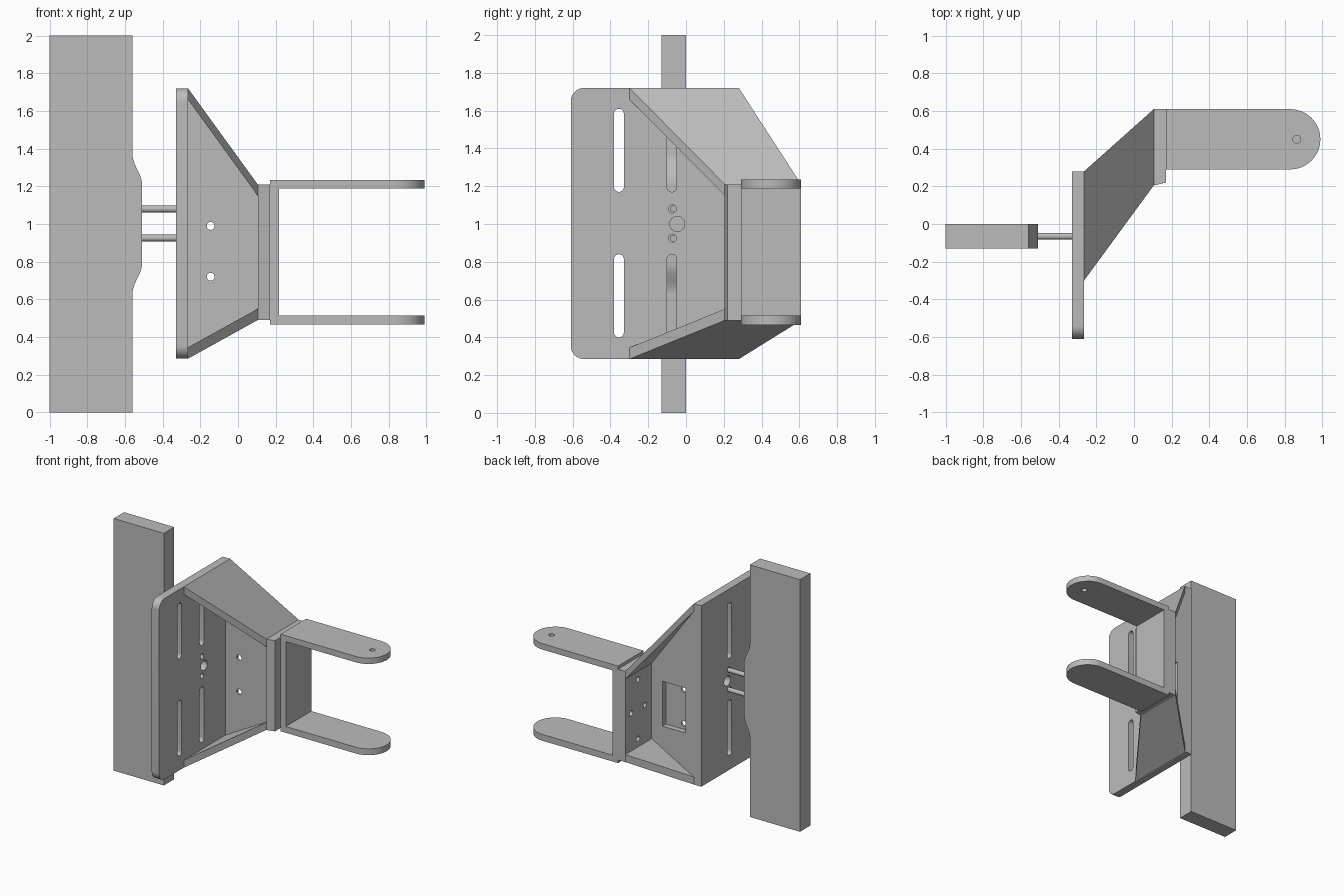
import bpy, bmesh
from math import pi, cos, sin
from mathutils import Vector

if "Cube" in bpy.data.objects:
    bpy.data.objects.remove(bpy.data.objects["Cube"], do_unlink=True)

GREY = (0.5, 0.5, 0.5, 1)
grey = bpy.data.materials.new("plain_grey")
grey.use_nodes = True
grey.diffuse_color = GREY
grey.node_tree.nodes["Principled BSDF"].inputs["Base Color"].default_value = GREY

PLACE = {
    "x": lambda u, v, d: Vector((d, u, v)),
    "y": lambda u, v, d: Vector((u, d, v)),
    "z": lambda u, v, d: Vector((u, v, d)),
}


def prism(name, outline, axis, lo, hi, lift=None):
    """Extrude a 2D outline along an axis; lift(x) optionally shears it in z."""
    bm = bmesh.new()
    place = PLACE[axis]
    low, high = [[bm.verts.new(place(u, v, d)) for u, v in outline] for d in (lo, hi)]
    bm.faces.new(low)
    bm.faces.new(high)
    for i in range(len(outline)):
        j = (i + 1) % len(outline)
        bm.faces.new((low[i], low[j], high[j], high[i]))
    if lift:
        for v in bm.verts:
            v.co.z += lift(v.co.x)
    bmesh.ops.recalc_face_normals(bm, faces=bm.faces)
    mesh = bpy.data.meshes.new(name)
    bm.to_mesh(mesh)
    bm.free()
    mesh.materials.append(grey)
    ob = bpy.data.objects.new(name, mesh)
    bpy.context.collection.objects.link(ob)
    return ob


def arc(cu, cv, r, start, end, n=12):
    return [(cu + r * cos(start + (end - start) * i / n),
             cv + r * sin(start + (end - start) * i / n)) for i in range(n + 1)]


def circle(cu, cv, r):
    return arc(cu, cv, r, 0, 2 * pi, 24)[:-1]


def rect(u0, u1, v0, v1):
    return [(u0, v0), (u1, v0), (u1, v1), (u0, v1)]


def slot(u, v0, v1, r):
    return arc(u, v1 - r, r, 0, pi) + arc(u, v0 + r, r, pi, 2 * pi)


def cut(ob, axis, lo, hi, outlines):
    """Cut each outline out of the part and drop the cutters."""
    for outline in outlines:
        cutter = prism("cutter", outline, axis, lo, hi)
        cutter.hide_render = True
        mod = ob.modifiers.new("cut", "BOOLEAN")
        mod.operation, mod.solver, mod.object = "DIFFERENCE", "EXACT", cutter
        graph = bpy.context.evaluated_depsgraph_get()
        result = bpy.data.meshes.new_from_object(ob.evaluated_get(graph))
        ob.modifiers.clear()
        ob.data = result
        bpy.data.objects.remove(cutter, do_unlink=True)


def smooth(ob):
    bpy.ops.object.select_all(action="DESELECT")
    ob.select_set(True)
    bpy.context.view_layer.objects.active = ob
    bpy.ops.object.shade_smooth_by_angle(angle=pi / 6)


# Upright board with a gently raised pad on one edge
ease = [(-0.535 - 0.025 * cos(pi * i / 12), 0.63 + 0.16 * i / 12) for i in range(13)]
board = prism("upright_board", [(-1, 0), (-0.56, 0)] + ease
              + [(x, 2 - z) for x, z in reversed(ease)] + [(-0.56, 2), (-1, 2)],
              "y", -0.13, 0)
smooth(board)

# Two pins joining the board to the plate
for name, z in (("upper_pin", 1.08), ("lower_pin", 0.925)):
    smooth(prism(name, circle(-0.065, z, 0.018), "x", -0.52, -0.30))

# Slotted mounting plate, rounded on its front edge
PLATE_X = -0.265
BOT, TOP, R = 0.285, 1.72, 0.07
plate = prism("mounting_plate", [(0.28, BOT), (0.28, TOP)]
              + arc(-0.61 + R, TOP - R, R, pi / 2, pi)
              + arc(-0.61 + R, BOT + R, R, pi, 1.5 * pi), "x", -0.33, PLATE_X)
cut(plate, "x", -0.4, -0.2,
    [slot(y, z, z + 0.44, 0.026) for y in (-0.355, -0.075) for z in (0.4, 1.17)]
    + [circle(-0.072, z, 0.021) for z in (0.925, 1.08)] + [circle(-0.047, 1.0, 0.04)])
smooth(plate)

# Sloping gussets above and below the web
FLANGE_X = 0.105
wing = [(PLATE_X, -0.3), (FLANGE_X, 0.205), (FLANGE_X, 0.61), (PLATE_X, 0.28)]


def slope(z_plate, z_flange):
    return lambda x: z_plate + (z_flange - z_plate) * (x - PLATE_X) / (FLANGE_X - PLATE_X)


prism("upper_gusset", wing, "z", -0.06, 0, slope(TOP, 1.21))
prism("lower_gusset", wing, "z", 0, 0.06, slope(BOT, 0.49))

# Web between the gussets, with a pocket at the back and two screw holes
web = prism("web", [(PLATE_X, 0.32), (FLANGE_X, 0.52), (FLANGE_X, 1.18), (PLATE_X, 1.69)],
            "y", 0.22, 0.28)
cut(web, "y", 0.235, 0.4, [rect(-0.19, 0.01, 0.675, 1.03)])
cut(web, "y", 0.1, 0.4, [circle(-0.145, z, 0.021) for z in (0.72, 0.99)])
smooth(web)

# Flange with four blind holes on its inner side
flange = prism("flange", [(FLANGE_X, 0.205), (0.17, 0.22), (0.17, 0.61), (FLANGE_X, 0.61)],
               "z", 0.49, 1.21)
cut(flange, "x", 0.05, 0.165,
    [circle(0.45 + dy, 0.85 + dz, 0.021)
     for dy, dz in ((0, 0.235), (0, -0.235), (0.085, 0), (-0.085, 0))])
smooth(flange)

# Fork: back wall and two round-ended arms, the upper one drilled
prism("fork_back", rect(0.17, 0.217, 0.29, 0.61), "z", 0.515, 1.188)
arm = [(0.17, 0.29)] + arc(0.83, 0.45, 0.16, -pi / 2, pi / 2, 24) + [(0.17, 0.61)]
lower_arm = prism("lower_arm", arm, "z", 0.465, 0.515)
upper_arm = prism("upper_arm", arm, "z", 1.188, 1.235)
cut(upper_arm, "z", 1.1, 1.3, [circle(0.865, 0.45, 0.021)])
smooth(lower_arm)
smooth(upper_arm)
